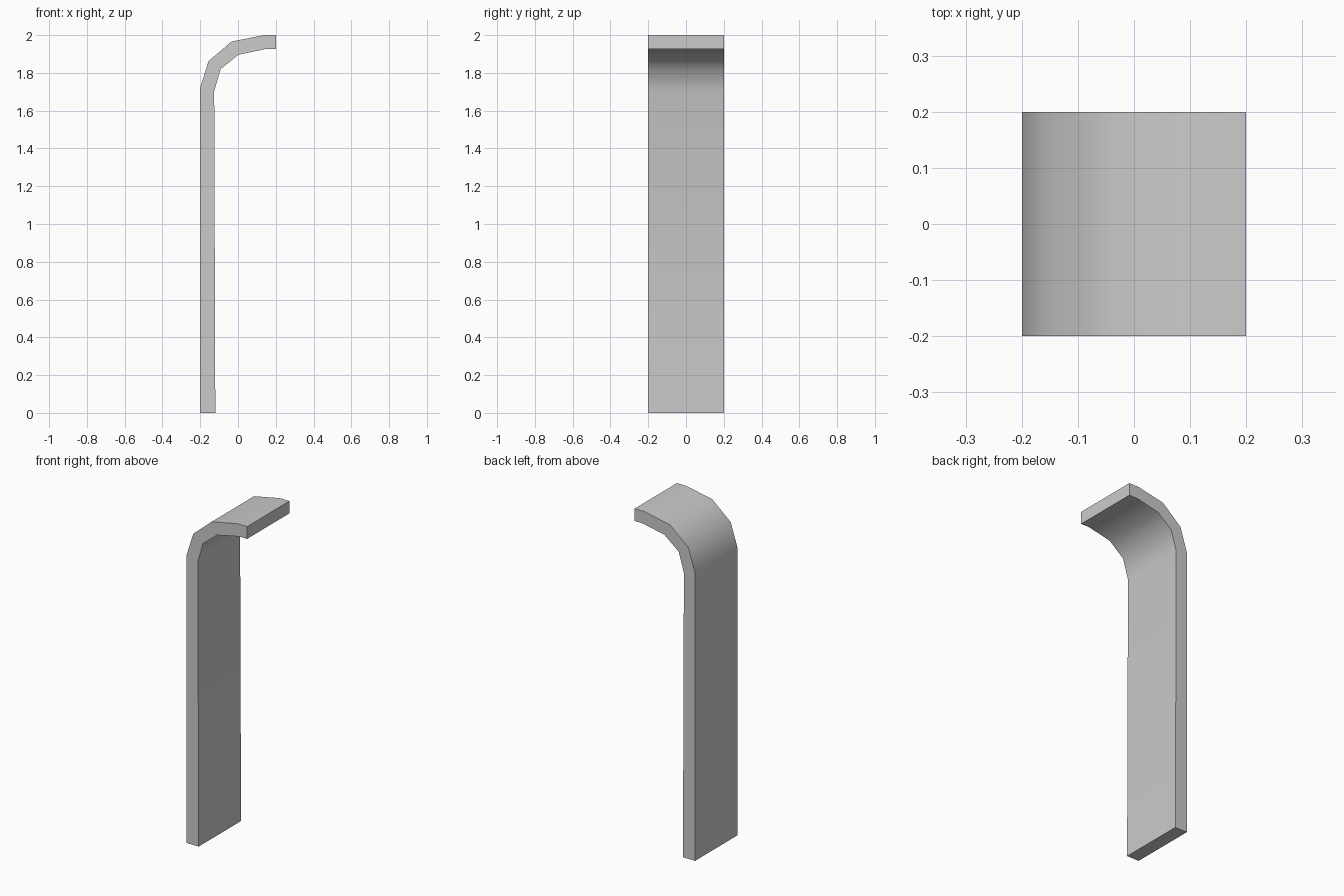
import bpy, bmesh, math

if "Cube" in bpy.data.objects:
    bpy.data.objects.remove(bpy.data.objects["Cube"])

# Side profile (x, z): outer face going up, then inner face coming down
outer = [(-0.2, 0), (-0.2, 1.723), (-0.156, 1.862), (-0.034, 1.966), (0.135, 2.0), (0.2, 2.0)]
inner = [(0.2, 1.926), (0.145, 1.926), (0.002, 1.896), (-0.092, 1.82), (-0.126, 1.703), (-0.12, 0)]
HALF_WIDTH = 0.2

# Curved panel: profile swept across y
bm = bmesh.new()
front = bm.faces.new([bm.verts.new((x, -HALF_WIDTH, z)) for x, z in outer + inner])
swept = bmesh.ops.extrude_face_region(bm, geom=[front], use_keep_orig=True)
moved = [v for v in swept["geom"] if isinstance(v, bmesh.types.BMVert)]
bmesh.ops.translate(bm, verts=moved, vec=(0, 2 * HALF_WIDTH, 0))
bmesh.ops.recalc_face_normals(bm, faces=bm.faces[:])

mesh = bpy.data.meshes.new("curved_panel")
bm.to_mesh(mesh)
bm.free()
panel = bpy.data.objects.new("curved_panel", mesh)
bpy.context.collection.objects.link(panel)

# Smooth bend, sharp rims
bpy.context.view_layer.objects.active = panel
panel.select_set(True)
bpy.ops.object.shade_smooth_by_angle(angle=math.radians(40))
